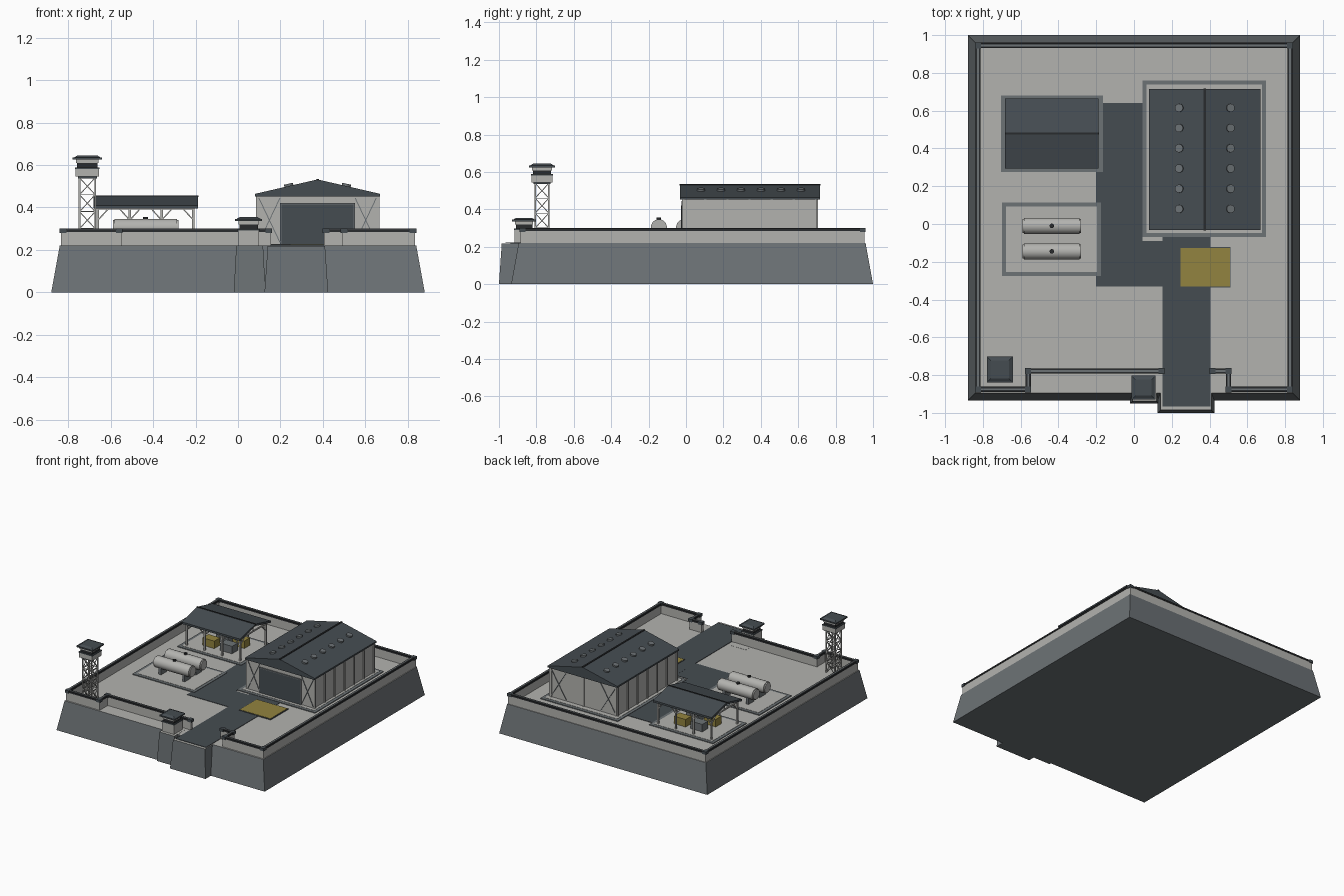
import bpy, bmesh, math
from mathutils import Vector, Matrix

cube = bpy.data.objects.get("Cube")
if cube:
    bpy.data.objects.remove(cube, do_unlink=True)


def material(name, r, g, b):
    m = bpy.data.materials.new(name)
    m.diffuse_color = (r, g, b, 1)
    m.use_nodes = True
    m.node_tree.nodes["Principled BSDF"].inputs["Base Color"].default_value = (r, g, b, 1)
    return m


CONCRETE = material("pale concrete", .45, .45, .43)
STONE = material("grey stone", .15, .168, .178)
SLATE = material("dark slate", .06, .073, .083)
BLACK = material("near black", .022, .024, .026)
YELLOW = material("ochre yellow", .29, .23, .05)


# ---------- helpers ----------
def box(bm, x0, x1, y0, y1, z0, z1, inset=0):
    """Box with an optional taper towards the top."""
    low = [(x0, y0), (x1, y0), (x1, y1), (x0, y1)]
    i = inset
    high = [(x0 + i, y0 + i), (x1 - i, y0 + i), (x1 - i, y1 - i), (x0 + i, y1 - i)]
    a = [bm.verts.new((x, y, z0)) for x, y in low]
    b = [bm.verts.new((x, y, z1)) for x, y in high]
    bm.faces.new(a[::-1])
    bm.faces.new(b)
    for k in range(4):
        n = (k + 1) % 4
        bm.faces.new((a[k], a[n], b[n], b[k]))


def block(bm, cx, cy, h, z0, z1, inset=0):
    box(bm, cx - h, cx + h, cy - h, cy + h, z0, z1, inset)


def bar(bm, p, q, w=.005, sides=4):
    """Straight strut between two points."""
    p, q = Vector(p), Vector(q)
    d = q - p
    turn = d.to_track_quat('Z', 'Y').to_matrix().to_4x4()
    spin = Matrix.Rotation(math.pi / sides, 4, 'Z')
    bmesh.ops.create_cone(bm, cap_ends=True, segments=sides, radius1=w, radius2=w,
                          depth=d.length, matrix=Matrix.Translation((p + q) / 2) @ turn @ spin)


def prism(bm, profile, axis, a, b):
    """Extrude an (across, z) profile along x or y."""
    def put(t):
        return [bm.verts.new((t, u, z) if axis == 'x' else (u, t, z)) for u, z in profile]
    s, e = put(a), put(b)
    bm.faces.new(s)
    bm.faces.new(e[::-1])
    for k in range(len(s)):
        n = (k + 1) % len(s)
        bm.faces.new((s[k], e[k], e[n], s[n]))


def build(name, mat, fill, smooth=False):
    bm = bmesh.new()
    fill(bm)
    bmesh.ops.recalc_face_normals(bm, faces=bm.faces)
    me = bpy.data.meshes.new(name)
    bm.to_mesh(me)
    bm.free()
    me.materials.append(mat)
    ob = bpy.data.objects.new(name, me)
    bpy.context.collection.objects.link(ob)
    if smooth:
        bpy.ops.object.select_all(action='DESELECT')
        ob.select_set(True)
        bpy.context.view_layer.objects.active = ob
        bpy.ops.object.shade_smooth_by_angle()
    return ob


def boxes(name, mat, *items):
    return build(name, mat, lambda bm: [box(bm, *i) for i in items])


# ---------- plinth with gate and booth projections ----------
G = .22
plinth = boxes("plinth", STONE, (-.88, .88, -.935, 1, 0, G, .04),
               (.125, .425, -1, -.7, 0, G - .001, .015),
               (-.02, .13, -.95, -.7, 0, G + .001, .012))
plinth.data.materials.append(CONCRETE)
for f in plinth.data.polygons:
    f.material_index = int(f.normal.z > .9)

# ---------- roads and pads ----------
boxes("road", SLATE, (-.2, .045, -.33, .64, G, .223), (.04, .155, -.33, -.09, G, .223),
      (.15, .405, -.965, -.06, G, .2235))
pads = {"shed_pad": (-.705, -.165, .275, .68), "tank_pad": (-.7, -.175, -.275, .115),
        "hangar_pad": (.045, .7, -.07, .76)}
for name, (x0, x1, y0, y1) in pads.items():
    boxes(name + "_border", STONE, (x0, x1, y0, y1, G, .226))
    w = .022
    boxes(name, CONCRETE, (x0 + w, x1 - w, y0 + w, y1 - w, G, .228))
boxes("mat_edge", SLATE, (.242, .512, -.337, -.122, G, .226))
boxes("loading_mat", YELLOW, (.247, .507, -.332, -.127, G, .228))

# ---------- perimeter wall, following a path broken at the gate ----------
path = [(.145, -.778), (-.56, -.778), (-.56, -.875), (-.825, -.875), (-.825, .945),
        (.825, .945), (.825, -.875), (.5, -.875), (.5, -.778), (.415, -.778)]


def wall(bm, half, z0, z1):
    for (ax, ay), (bx, by) in zip(path, path[1:]):
        box(bm, min(ax, bx) - half, max(ax, bx) + half,
            min(ay, by) - half, max(ay, by) + half, z0, z1)


build("perimeter_wall", CONCRETE, lambda bm: wall(bm, .01, G, .288))
build("wall_cap", BLACK, lambda bm: wall(bm, .0135, .285, .297))
build("wall_cap_strip", STONE, lambda bm: wall(bm, .005, .29, .3))
build("wall_posts", SLATE,
      lambda bm: [block(bm, x, y, .016, .28, .301) for x, y in path])

# ---------- hangar ----------
HX, EAVE, RIDGE = .375, .452, .532
boxes("hangar_walls", CONCRETE, (.092, .658, -.02, .7, G, .456))
build("hangar_roof", SLATE, lambda bm: prism(
    bm, [(.08, EAVE), (.67, EAVE), (.67, EAVE + .012), (HX, RIDGE), (.08, EAVE + .012)],
    'y', -.032, .716))
boxes("hangar_ridge_cap", BLACK, (HX - .006, HX + .006, -.034, .718, RIDGE - .004, RIDGE + .003))
boxes("hangar_door", SLATE, (.205, .545, -.026, -.01, .228, .415))
boxes("door_frame", STONE, (.198, .205, -.028, -.01, .228, .422),
      (.545, .552, -.028, -.01, .228, .422), (.205, .545, -.028, -.01, .415, .422))


def pilasters(bm):
    for k in range(7):
        y = -.015 + k * .71 / 6
        for x in (.09, .66):
            box(bm, x - .006, x + .006, y - .006, y + .006, G, EAVE)
    for x in (.1, HX, .65):
        box(bm, x - .006, x + .006, .695, .706, G, EAVE)


def hangar_braces(bm):
    for y, spans in ((-.022, ((.098, .198), (.552, .652))), (.703, ((.1, .23), (.52, .65)))):
        for a, b in spans:
            bar(bm, (a, y, .235), (b, y, .445), .003)
            bar(bm, (b, y, .235), (a, y, .445), .003)


def vents(bm):
    slope = (RIDGE - EAVE - .012) / .295
    for side in (-1, 1):
        for k in range(6):
            x = HX + side * .135
            z = RIDGE - slope * .135
            n = Vector((side * slope, 0, 1)).normalized()
            c = Vector((x, .08 + k * .107, z))
            bar(bm, c - n * .004, c + n * .011, .022, 14)


build("hangar_pilasters", CONCRETE, pilasters)
build("hangar_braces", STONE, hangar_braces)
build("roof_vents", STONE, vents, True)

# ---------- open storage shed ----------
SY, POSTS = .48, (-.66, -.51, -.36, -.21)
build("shed_roof", SLATE, lambda bm: prism(
    bm, [(.295, .395), (SY, .44), (.665, .395), (.665, .41), (SY, .455), (.295, .41)],
    'x', -.682, -.188))
boxes("shed_ridge_cap", BLACK, (-.684, -.186, SY - .005, SY + .005, .45, .457))


def shed_frame(bm):
    for x in POSTS:
        for y in (.325, .635):
            block(bm, x, y, .006, G, .402)
            bar(bm, (x, y, .34), (x, y + (SY - y) * .4, .4), .004)
            for d in (-.05, .05):
                if POSTS[0] < x + d < POSTS[-1]:
                    bar(bm, (x, y, .34), (x + d, y, .395), .004)
        box(bm, x - .004, x + .004, .32, .64, .388, .398)
        bar(bm, (x, SY, .39), (x, SY, .445), .004)
    for y in (.325, .635):
        box(bm, POSTS[0], POSTS[-1], y - .005, y + .005, .39, .4)


build("shed_frame", CONCRETE, shed_frame)


def crate(x, y):
    return (x - .05, x + .05, y - .035, y + .035, .228, .285)


boxes("yellow_crates", YELLOW, crate(-.52, .42), crate(-.35, .54))
boxes("dark_crates", STONE, crate(-.37, .42), crate(-.49, .54))

# ---------- storage tanks ----------
TX, TANKS = -.435, (-.01, -.145)


def tanks(bm):
    for y in TANKS:
        bar(bm, (TX - .147, y, .304), (TX + .147, y, .304), .043, 28)
        for s in (-1, 1):
            bar(bm, (TX + s * .147, y, .304), (TX + s * .155, y, .304), .037, 28)


def hatches(bm):
    for y in TANKS:
        bar(bm, (TX, y, .34), (TX, y, .356), .012, 12)


build("tanks", CONCRETE, tanks, True)
build("tank_hatches", BLACK, hatches, True)
boxes("tank_saddles", STONE, *[(TX + d - .01, TX + d + .01, y - .034, y + .034, .228, .285)
                               for y in TANKS for d in (-.1, .1)])


# ---------- watch cabins ----------
def cabin(name, cx, cy, z0, top, half):
    def body(bm):
        block(bm, cx, cy, half, z0, top - .058)
        block(bm, cx, cy, half - .002, top - .036, top - .018)

    def roof(bm):
        block(bm, cx, cy, half + .014, top - .02, top - .01)
        block(bm, cx, cy, half + .008, top - .01, top, .016)

    build(name + "_body", CONCRETE, body)
    build(name + "_windows", BLACK, lambda bm: block(bm, cx, cy, half - .006, top - .058, top - .036))
    build(name + "_sill", SLATE, lambda bm: block(bm, cx, cy, half + .003, top - .064, top - .056))
    build(name + "_roof", SLATE, roof)


WX, WY = -.71, -.77
cabin("gate_booth", .05, -.866, G, .355, .05)
cabin("tower_cabin", WX, WY, .545, .645, .055)
build("tower_floor", SLATE, lambda bm: block(bm, WX, WY, .045, .537, .546))


def lattice(bm):
    bays, r = 4, .037
    corners = [(WX + sx * r, WY + sy * r) for sx, sy in ((-1, -1), (1, -1), (1, 1), (-1, 1))]
    step = (.54 - G) / bays
    for k in range(4):
        a, b = corners[k], corners[(k + 1) % 4]
        block(bm, *a, .004, G, .54)
        for i in range(bays):
            lo, hi = G + i * step, G + (i + 1) * step
            bar(bm, (*a, lo), (*b, hi), .003)
            bar(bm, (*b, lo), (*a, hi), .003)
            bar(bm, (*a, hi), (*b, hi), .003)


build("tower_lattice", CONCRETE, lattice)
